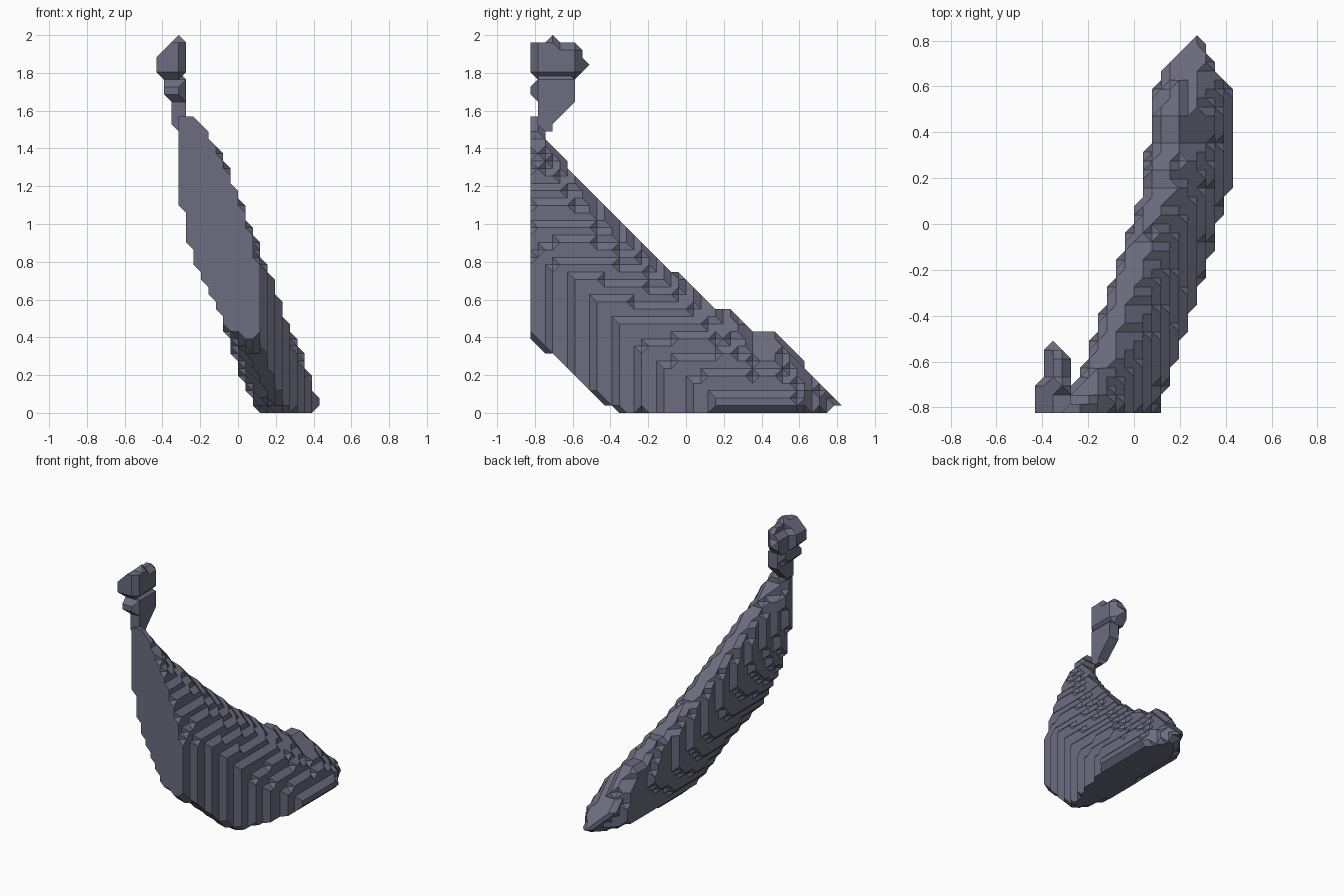
import bpy, bmesh
from itertools import product
from math import sqrt
from mathutils import Vector

cube = bpy.data.objects.get("Cube")
if cube:
    bpy.data.objects.remove(cube, do_unlink=True)

STEP = 2 / 51  # lattice spacing

slate = bpy.data.materials.new("slate_grey")
slate.use_nodes = True
colour = (0.15, 0.15, 0.215, 1)
slate.diffuse_color = colour
slate.node_tree.nodes["Principled BSDF"].inputs["Base Color"].default_value = colour

CORNERS = list(product((0, 1), repeat=3))
hull_cache = {}


def cell_hull(mask):
    """Polygons of the convex hull of the chosen corners of a unit cell."""
    if mask not in hull_cache:
        bm = bmesh.new()
        for c in mask:
            bm.verts.new(c)
        bmesh.ops.convex_hull(bm, input=bm.verts[:])
        bmesh.ops.dissolve_limit(bm, angle_limit=0.01, verts=bm.verts[:], edges=bm.edges[:])
        solid = len(bm.faces) > 3  # fewer faces means the corners are coplanar
        hull_cache[mask] = [[tuple(round(n) for n in v.co) for v in f.verts]
                            for f in bm.faces] if solid else []
        bm.free()
    return hull_cache[mask]


def build_stepped(name, points):
    """Skin a set of lattice points with chamfered steps."""
    cells = {tuple(a - b for a, b in zip(p, c)) for p in points for c in CORNERS}
    skin = {}
    for cell in sorted(cells):
        at = lambda c: tuple(a + b for a, b in zip(cell, c))
        mask = tuple(c for c in CORNERS if at(c) in points)
        if len(mask) < 4:
            continue
        for poly in cell_hull(mask):
            loop = [at(c) for c in poly]
            key = frozenset(loop)
            if key in skin:
                del skin[key]  # shared inner wall
            else:
                skin[key] = loop
    bm = bmesh.new()
    verts = {}
    for loop in skin.values():
        for p in loop:
            if p not in verts:
                verts[p] = bm.verts.new(Vector(p) * STEP)
        bm.faces.new([verts[p] for p in loop])
    bmesh.ops.recalc_face_normals(bm, faces=bm.faces[:])
    bmesh.ops.dissolve_limit(bm, angle_limit=0.01, verts=bm.verts[:], edges=bm.edges[:])
    mesh = bpy.data.meshes.new(name)
    bm.to_mesh(mesh)
    bm.free()
    mesh.materials.append(slate)
    obj = bpy.data.objects.new(name, mesh)
    bpy.context.collection.objects.link(obj)


def block(x0, x1, y0, y1, z0, z1):
    return set(product(range(x0, x1 + 1), range(y0, y1 + 1), range(z0, z1 + 1)))


# Leaning lens-shaped body: ridge profile, keel line and tilted mid plane
RIDGE = [(-0.83, 1.6), (-0.77, 1.58), (-0.7, 1.42), (-0.48, 1.17), (-0.3, 0.99),
         (0, 0.71), (0.15, 0.59), (0.24, 0.56), (0.35, 0.46), (0.47, 0.45), (0.83, 0.05)]


def ridge_height(y):
    for (y0, z0), (y1, z1) in zip(RIDGE, RIDGE[1:]):
        if y <= y1:
            return z0 + (z1 - z0) * (y - y0) / (y1 - y0)
    return 0


def bulge(depth, reach):
    return sqrt(1 - (1 - min(depth / reach, 1)) ** 2)


def in_body(x, y, z):
    under_ridge = (ridge_height(y) - z) * 0.73
    over_keel = (z + 0.345 + 0.88 * y) * 0.73
    if min(under_ridge, over_keel) < 0 or x < -0.32 or x > 0.392 + 0.33 * y:
        return False
    half = 0.18 * min(bulge(under_ridge, 0.4 - 0.2 * y), bulge(over_keel, 0.42)) + 0.008
    half = min(half, 0.02 + 0.68 * (0.82 - y))  # tail tapers to a point
    if z < STEP / 2:
        half -= 0.035  # bevelled base
    mid = 0.236 + 0.061 * y - 0.268 * z - 0.15 * max(0, -0.6 - y)
    mid += 0.025 * max(0, 1 - abs(y - 0.2) / 0.4)
    return abs(x - mid) <= half


body = {p for p in block(-11, 11, -21, 21, 0, 40) if in_body(*(n * STEP for n in p))}
build_stepped("body", body)

# Thin neck widening into the throat
neck = block(-8, -7, -20, -18, 38, 41) | block(-9, -7, -20, -18, 39, 42)
for level in range(4):
    neck |= block(-9, -7, -19, -18 + level, 39 + level, 40 + level)
neck |= block(-9, -7, -20, -15, 43, 45) | block(-10, -8, -21, -17, 43, 44)
neck |= block(-10, -8, -20, -16, 44, 46)
build_stepped("neck", neck)

# Two-lobed head with a small crest and a rear point
head = block(-11, -8, -21, -18, 46, 48) | block(-10, -8, -21, -18, 46, 49)
head |= block(-7, -7, -20, -18, 46, 49) | block(-10, -8, -20, -15, 45, 46)
head |= block(-9, -7, -20, -18, 49, 50) | {(-8, -21, 50), (-9, -21, 50), (-8, -18, 51)}
head |= block(-10, -7, -17, -16, 46, 48) | block(-9, -7, -17, -15, 46, 49)
head |= block(-9, -8, -17, -15, 49, 50) | block(-10, -8, -15, -14, 46, 48)
head |= block(-9, -8, -15, -14, 47, 49) | {(-9, -13, 47)}
build_stepped("head", head)
